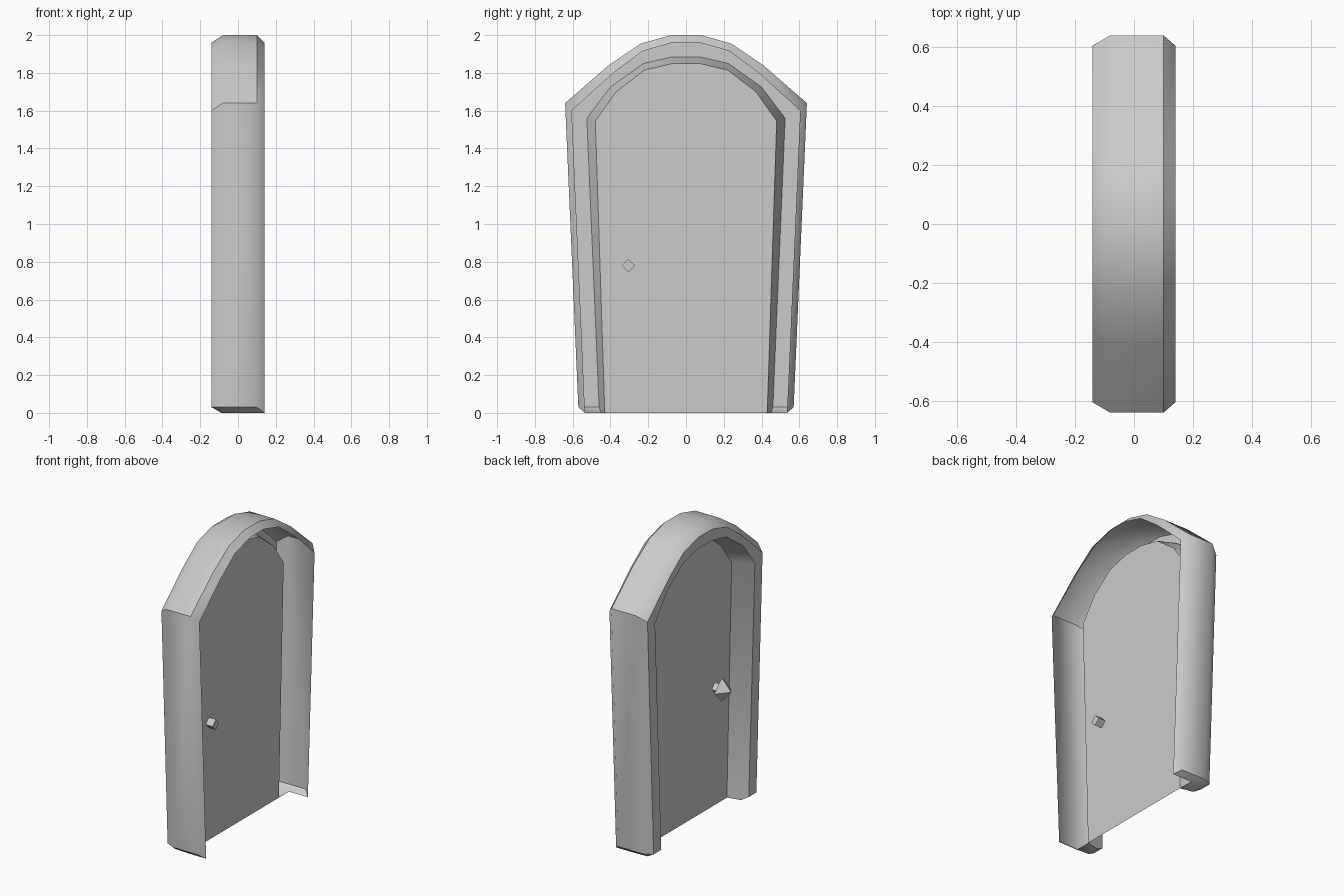
import bpy, math

if "Cube" in bpy.data.objects:
    bpy.data.objects.remove(bpy.data.objects["Cube"])

def make(name, verts, faces, smooth=None):
    me = bpy.data.meshes.new(name)
    me.from_pydata(verts, [], faces)
    me.update()
    ob = bpy.data.objects.new(name, me)
    bpy.context.collection.objects.link(ob)
    if smooth:
        bpy.ops.object.select_all(action='DESELECT')
        ob.select_set(True)
        bpy.context.view_layer.objects.active = ob
        bpy.ops.object.shade_smooth_by_angle(angle=math.radians(smooth))
    return ob

# Half outlines (y, z) from the foot up to the crown of the arch
A = [(.57, .03), (.64, 1.64), (.41, 1.84), (.24, 1.955), (.08, 2.0)]
B = [(.54, .03), (.605, 1.60), (.385, 1.80), (.23, 1.915), (.075, 1.96)]
C = [(.46, .03), (.525, 1.56), (.40, 1.725), (.225, 1.85), (.07, 1.885)]
D = [(.43, 0), (.48, 1.545), (.37, 1.70), (.22, 1.815), (.07, 1.85)]

def full(half):
    return half + [(-y, z) for y, z in reversed(half)]

# Frame: open shell lofted between outlines at different depths
rings = [(.14, [(.535, 0)] + B[1:]), (.10, A), (-.08, A), (-.14, B), (-.14, C), (0, D)]
verts = [(x, y, z) for x, half in rings for y, z in full(half)]
n = 10
faces = [(r*n+i, r*n+i+1, (r+1)*n+i+1, (r+1)*n+i)
         for r in range(len(rings)-1) for i in range(n-1)]

# Feet of the frame: chamfered bottom caps, mirrored in y
for side, end in ((1, 0), (-1, n-1)):
    lip, a1, a2, b2, c, d = (r*n+end for r in range(6))
    k = len(verts)
    verts += [(0, side*.535, 0), (-.09, side*.53, 0), (-.09, side*.45, 0)]
    feet = [(a1, a2, k+1, k, lip), (a2, b2, k+1), (b2, c, k+2, k+1),
            (c, d, k+2), (k+1, k+2, d, k)]
    faces += [f if side == 1 else f[::-1] for f in feet]
make("door_frame", verts, faces, 40)

# Door leaf: a single flat panel
panel = [(0, y, z) for y, z in full(D)]
make("door_panel", panel, [tuple(range(n))])

# Handle: four-sided spindle with a pointed knob on the outside
HY, HZ = -.305, .78
def diamond(x, r):
    return [(x, HY+r*math.cos(t*math.pi/2), HZ+r*math.sin(t*math.pi/2)) for t in range(4)]

make("handle_spindle", diamond(-.05, .035) + diamond(.05, .035),
     [(i, (i+1) % 4, (i+1) % 4+4, i+4) for i in range(4)] + [(3, 2, 1, 0), (4, 5, 6, 7)])
make("handle_knob", diamond(-.05, .08) + [(-.12, HY, HZ), (-.015, HY, HZ)],
     [(4, (i+1) % 4, i) for i in range(4)] + [(5, i, (i+1) % 4) for i in range(4)])
